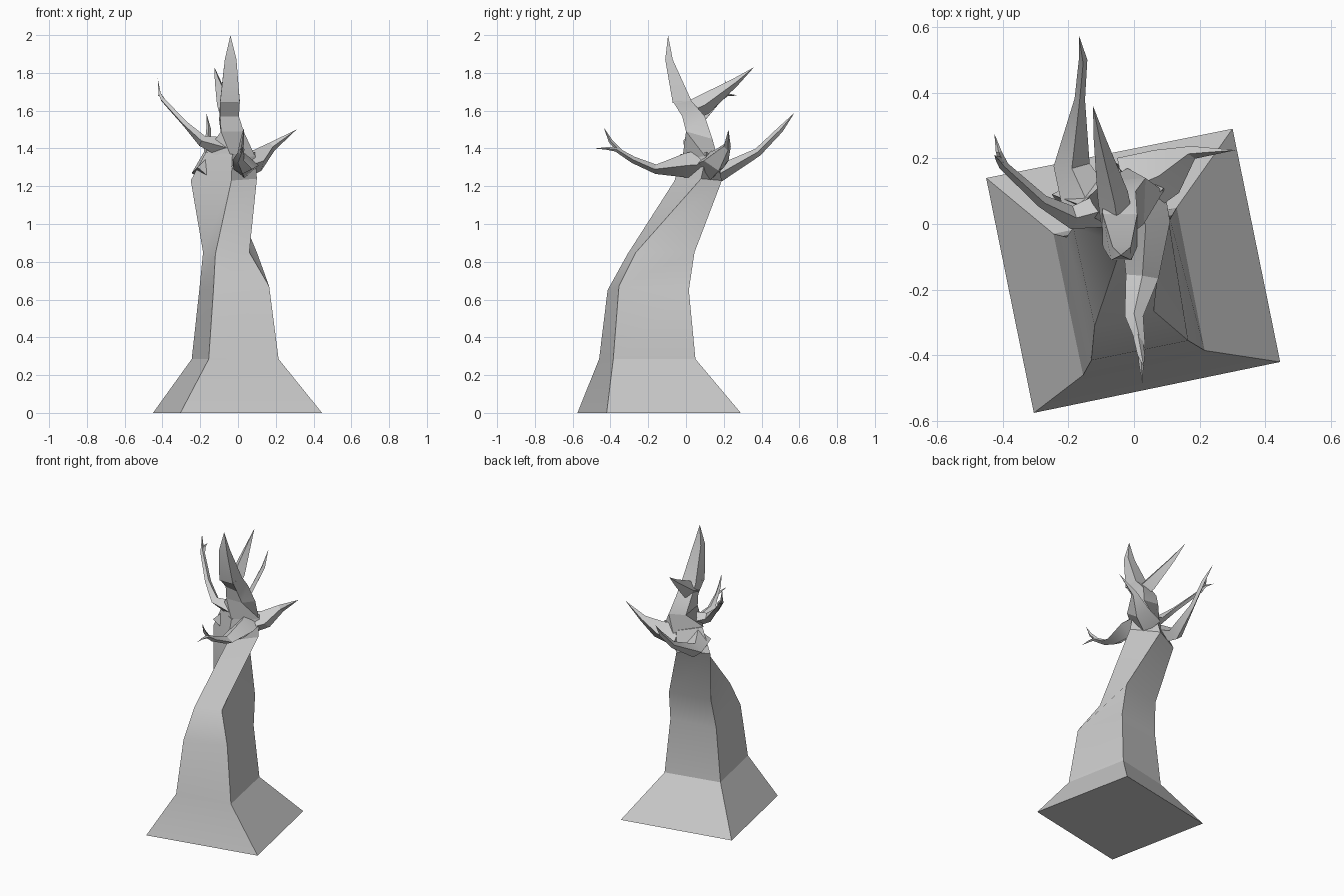
import bpy, bmesh, math
from mathutils import Vector


def loft(name, rings, tip=None):
    """Skin four-cornered rings, optionally closing to a point."""
    bm = bmesh.new()
    loops = [[bm.verts.new(p) for p in r] for r in rings]
    for a, b in zip(loops, loops[1:]):
        for i in range(4):
            j = (i + 1) % 4
            bm.faces.new((a[i], a[j], b[j], b[i]))
    bm.faces.new(loops[0][::-1])
    if tip:
        t = bm.verts.new(tip)
        for i in range(4):
            bm.faces.new((loops[-1][i], loops[-1][(i + 1) % 4], t))
    else:
        bm.faces.new(loops[-1])
    bmesh.ops.recalc_face_normals(bm, faces=bm.faces[:])
    me = bpy.data.meshes.new(name)
    bm.to_mesh(me)
    bm.free()
    ob = bpy.data.objects.new(name, me)
    bpy.context.collection.objects.link(ob)
    bpy.ops.object.select_all(action='DESELECT')
    bpy.context.view_layer.objects.active = ob
    ob.select_set(True)
    bpy.ops.object.shade_smooth_by_angle(angle=math.radians(25))
    return ob


def branch(name, path, sizes, side=None):
    """Diamond-section limb: sizes are (half width, half height) per point; the last point is the tip."""
    pts = [Vector(p) for p in path]
    rings = []
    for i, (w, h) in enumerate(sizes):
        t = (pts[i + 1] - pts[max(i - 1, 0)]).normalized()
        s = Vector(side) if side else t.cross(Vector((0, 0, 1)))
        s = (s - t * s.dot(t)).normalized()
        u = s.cross(t)
        rings.append([pts[i] + s * w, pts[i] + u * h, pts[i] - s * w, pts[i] - u * h])
    return loft(name, rings, pts[-1])


# Twisted, leaning trunk with a flared square foot
loft("trunk", [
    [(-.305, -.575, 0), (.445, -.42, 0), (.30, .29, 0), (-.45, .14, 0)],
    [(-.155, -.46, .285), (.215, -.385, .285), (.13, .05, .285), (-.245, -.03, .285)],
    [(-.13, -.415, .65), (.165, -.355, .67), (.11, .015, .65), (-.205, -.04, .65)],
    [(-.12, -.31, .84), (.06, -.265, .85), (.10, .045, .85), (-.185, -.01, .85)],
    [(-.035, -.06, 1.23), (.10, .08, 1.24), (-.06, .19, 1.23), (-.25, .09, 1.23)],
    [(-.03, -.03, 1.37), (.09, .11, 1.38), (-.04, .16, 1.36), (-.17, .06, 1.38)],
])

# Neck rising out of the crown
loft("neck", [
    [(-.03, -.02, 1.34), (.09, .10, 1.36), (-.02, .17, 1.34), (-.17, .05, 1.38)],
    [(-.09, 0, 1.49), (.03, 0, 1.49), (.035, .14, 1.45), (-.09, .13, 1.47)],
    [(-.095, .0, 1.57), (.005, -.02, 1.57), (.005, .10, 1.57), (-.10, .10, 1.55)],
    [(-.095, -.07, 1.65), (.01, -.07, 1.65), (.01, .03, 1.65), (-.095, .03, 1.65)],
])

# Top spike, leaning forward
loft("top_spike", [
    [(-.095, -.07, 1.64), (.01, -.07, 1.64), (.01, .03, 1.65), (-.095, .03, 1.65)],
    [(-.07, -.11, 1.87), (-.008, -.11, 1.87), (-.01, -.07, 1.87), (-.065, -.07, 1.87)],
], (-.04, -.095, 2.0))

# Rear spike
branch("back_spike",
       [(-.05, .0, 1.59), (-.065, .09, 1.63), (-.105, .26, 1.75), (-.125, .36, 1.83)],
       [(.05, .05), (.047, .055), (.018, .022)])

# Left branch and its fork
branch("left_branch",
       [(-.06, .05, 1.40), (-.19, .02, 1.44), (-.28, .07, 1.53), (-.40, .18, 1.66),
        (-.415, .20, 1.69), (-.425, .21, 1.77)],
       [(.06, .06), (.035, .03), (.02, .016), (.014, .012), (.008, .008)])
branch("left_twig", [(-.39, .17, 1.65), (-.412, .22, 1.685), (-.425, .275, 1.68)],
       [(.012, .01), (.009, .008)])

# Back branch
branch("back_branch",
       [(-.14, .06, 1.30), (-.19, .18, 1.27), (-.165, .38, 1.38), (-.155, .50, 1.50),
        (-.168, .575, 1.59)],
       [(.08, .07), (.055, .045), (.016, .022), (.013, .016)])

# Right branch
branch("right_branch",
       [(-.01, .11, 1.30), (.10, .16, 1.335), (.18, .218, 1.41), (.31, .225, 1.50)],
       [(.10, .08), (.075, .06), (.02, .025)])

# Front branch and its upturned twig
branch("front_branch",
       [(.0, .12, 1.32), (.035, .0, 1.31), (.025, -.16, 1.29), (.0, -.28, 1.34),
        (.022, -.37, 1.395), (.022, -.42, 1.40), (.025, -.485, 1.40)],
       [(.09, .08), (.075, .065), (.05, .025), (.028, .018), (.012, .012), (.008, .007)])
branch("front_twig", [(.012, -.345, 1.38), (.022, -.40, 1.44), (.03, -.435, 1.51)],
       [(.014, .014), (.011, .011)], side=(1, 0, 0))
